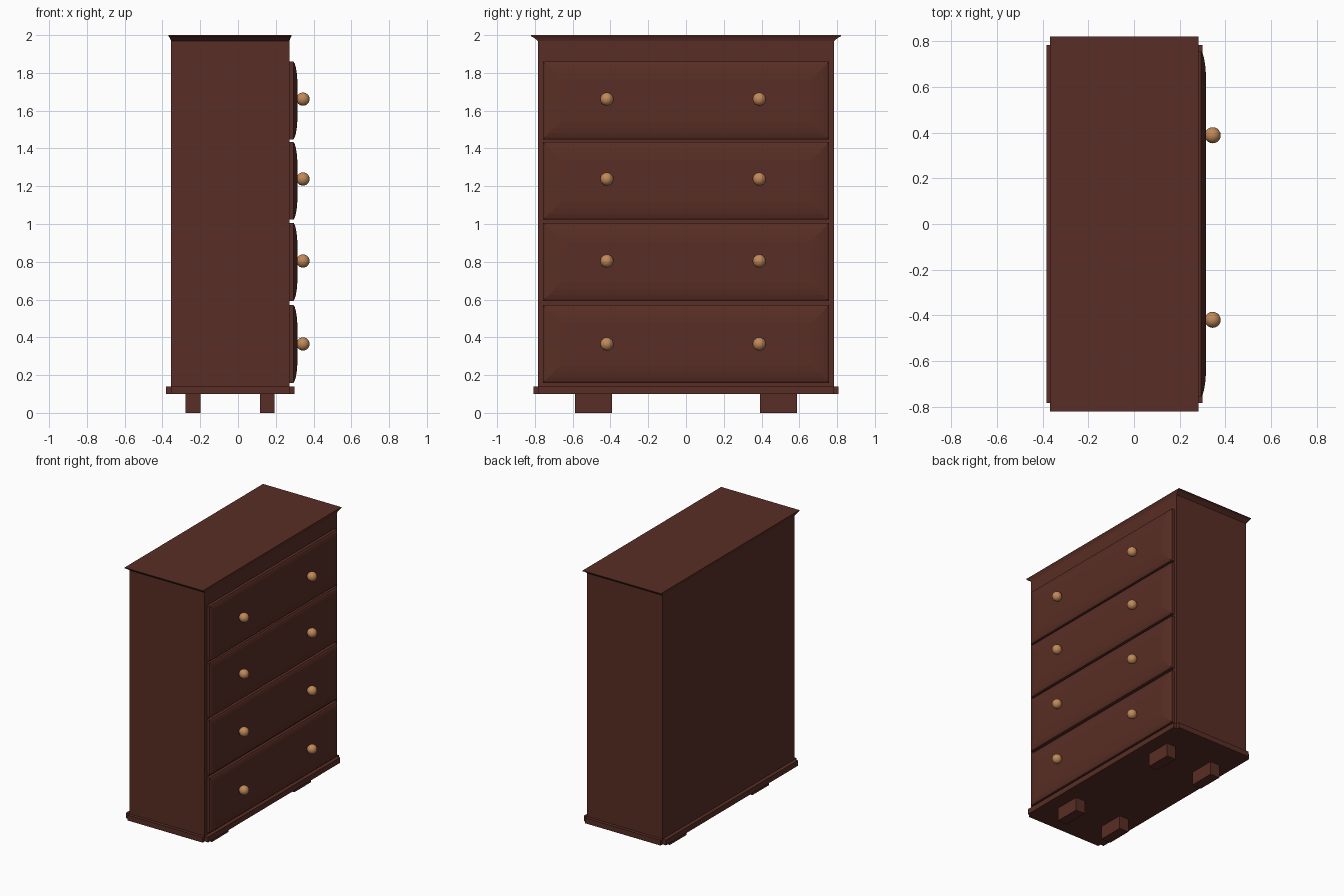
import bpy, bmesh

if "Cube" in bpy.data.objects:
    bpy.data.objects.remove(bpy.data.objects["Cube"])

def material(name, rgb):
    m = bpy.data.materials.new(name)
    m.diffuse_color = (*rgb, 1)
    m.use_nodes = True
    m.node_tree.nodes["Principled BSDF"].inputs["Base Color"].default_value = m.diffuse_color
    return m

WOOD = material("dark_red_wood", (0.098, 0.027, 0.018))
BRASS = material("warm_brass", (0.53, 0.25, 0.10))

def finish(name, bm, mat):
    bmesh.ops.recalc_face_normals(bm, faces=bm.faces)
    me = bpy.data.meshes.new(name)
    bm.to_mesh(me)
    bm.free()
    me.materials.append(mat)
    ob = bpy.data.objects.new(name, me)
    bpy.context.collection.objects.link(ob)
    return ob

def loft(name, rings, mat):
    """Join a series of four-cornered rings and cap both ends."""
    bm = bmesh.new()
    vs = [[bm.verts.new(p) for p in r] for r in rings]
    for a, b in zip(vs, vs[1:]):
        for i in range(4):
            j = (i + 1) % 4
            bm.faces.new((a[i], a[j], b[j], b[i]))
    bm.faces.new(vs[0])
    bm.faces.new(vs[-1])
    return finish(name, bm, mat)

def flat_ring(x0, x1, y0, y1, z):
    return [(x0, y0, z), (x1, y0, z), (x1, y1, z), (x0, y1, z)]

def box(name, x0, x1, y0, y1, z0, z1):
    return loft(name, [flat_ring(x0, x1, y0, y1, z) for z in (z0, z1)], WOOD)

X0, X1, Y = -0.354, 0.272, 0.783   # carcass extents

# Carcass
box("carcass", X0, X1, -Y, Y, 0.10, 1.99)

# Top board with coved lip
profile = [(1.968, 0.0), (1.976, 0.25), (1.986, 0.6), (1.994, 1.0), (2.0, 1.0)]
loft("top_board", [flat_ring(X0 - 0.013 * k, X1 + 0.011 * k, -Y - 0.038 * k, Y + 0.038 * k, z)
                   for z, k in profile], WOOD)

# Base trims, leaving notched corners
box("base_trim_sides", X0, X1, -0.807, 0.807, 0.10, 0.14)
box("base_trim_front_back", -0.382, 0.300, -Y, Y, 0.10, 0.14)

# Feet
for fx, nx in ((-0.277, "back"), (0.116, "front")):
    for fy, ny in ((-0.587, "left"), (0.391, "right")):
        box(f"foot_{nx}_{ny}", fx, fx + 0.078, fy, fy + 0.196, 0, 0.105)

# Drawers with pillowed fronts, and round knobs
DY = 0.757
pillow = [(0.265, 0), (0.294, 0), (0.300, 0.010), (0.306, 0.030), (0.311, 0.060), (0.314, 0.095)]
drawers = [(0.159, 0.571, 0.365), (0.593, 1.006, 0.804),
           (1.023, 1.434, 1.238), (1.448, 1.860, 1.661)]
for n, (z0, z1, kz) in enumerate(drawers, 1):
    rings = [[(x, -DY + i, z0 + i), (x, DY - i, z0 + i), (x, DY - i, z1 - i), (x, -DY + i, z1 - i)]
             for x, i in pillow]
    loft(f"drawer_{n}", rings, WOOD)
    for ky, side in ((-0.419, "left"), (0.388, "right")):
        bpy.ops.mesh.primitive_uv_sphere_add(segments=20, ring_count=12, radius=0.035,
                                             location=(0.344, ky, kz))
        knob = bpy.context.object
        knob.name = f"knob_{n}_{side}"
        knob.data.materials.append(BRASS)
        bpy.ops.object.shade_smooth()
